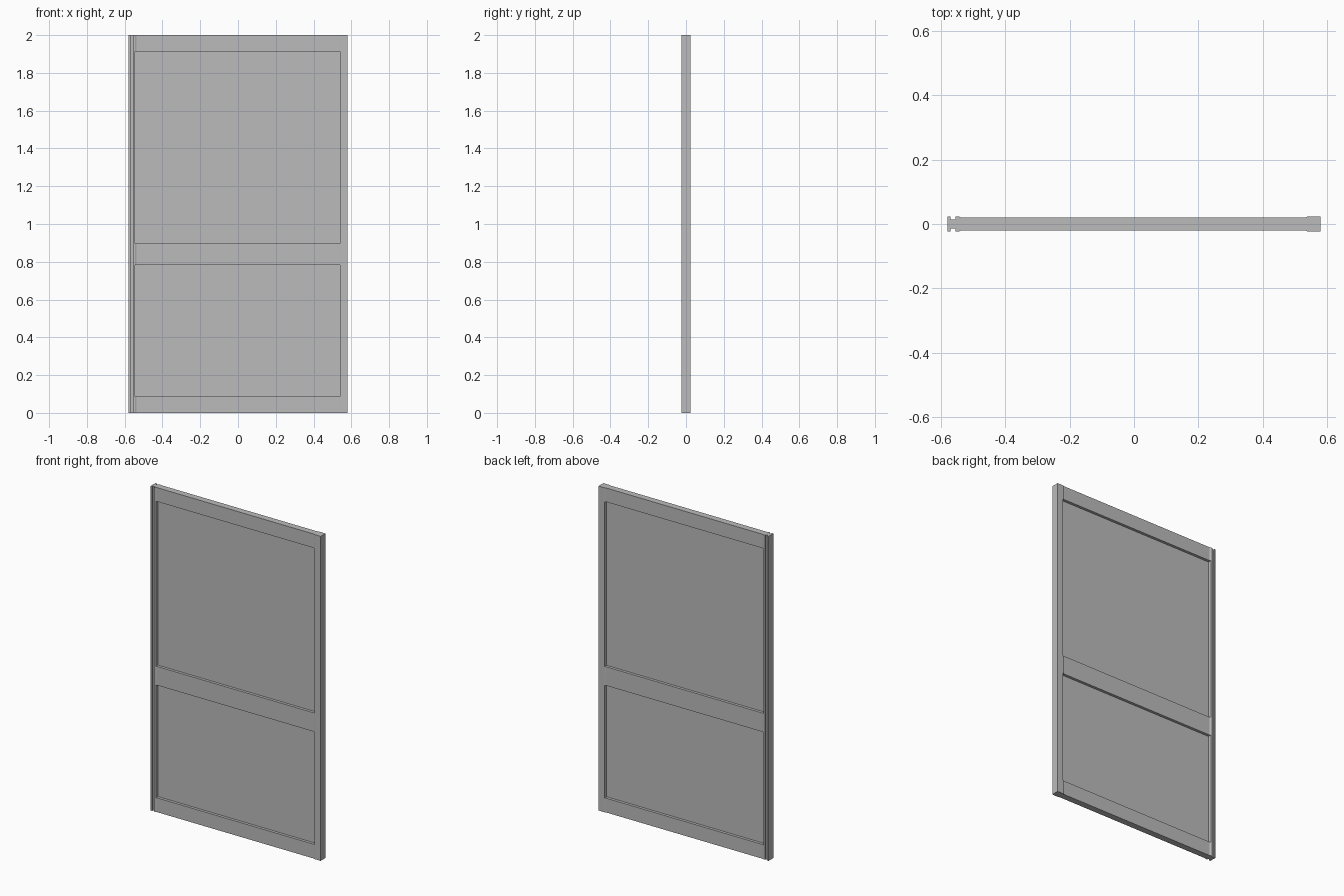
import bpy
import bmesh

cube = bpy.data.objects.get("Cube")
if cube:
    bpy.data.objects.remove(cube, do_unlink=True)

# One plain grey for the whole door
GREY = (0.5, 0.5, 0.5, 1.0)
grey = bpy.data.materials.new("plain grey")
grey.use_nodes = True
grey.diffuse_color = GREY
grey.node_tree.nodes["Principled BSDF"].inputs["Base Color"].default_value = GREY

HEIGHT = 2.0
FULL, RAIL, GROOVE, PANEL = 0.0235, 0.02, 0.014, 0.003   # half depths
OUTER, LEFT_IN, RIGHT_IN = 0.58, -0.544, 0.539           # stile edges in x
SLOPE = 0.007


def prism(name, half_profile, z0, z1):
    """Mirror an (x, half depth) profile across y = 0 and extrude it upwards."""
    outline = [(x, -d) for x, d in half_profile]
    outline += [(x, d) for x, d in reversed(half_profile)]
    bm = bmesh.new()
    base = bm.faces.new([bm.verts.new((x, y, z0)) for x, y in outline])
    top = bmesh.ops.extrude_face_region(bm, geom=[base])["geom"]
    verts = [v for v in top if isinstance(v, bmesh.types.BMVert)]
    bmesh.ops.translate(bm, verts=verts, vec=(0, 0, z1 - z0))
    bmesh.ops.recalc_face_normals(bm, faces=bm.faces)
    mesh = bpy.data.meshes.new(name)
    bm.to_mesh(mesh)
    bm.free()
    mesh.materials.append(grey)
    obj = bpy.data.objects.new(name, mesh)
    bpy.context.collection.objects.link(obj)
    return obj


# Upright with a groove along both of its faces
prism("grooved_right_stile",
      [(-OUTER, FULL), (-0.57, FULL), (-0.57, GROOVE),
       (-0.555, GROOVE), (-0.555, FULL), (LEFT_IN, FULL)], 0, HEIGHT)

# Plain upright
prism("left_stile", [(RIGHT_IN, FULL), (OUTER, FULL)], 0, HEIGHT)

# Rails, easing down from the stiles to a thinner middle
rail_profile = [(LEFT_IN, FULL), (LEFT_IN + SLOPE, RAIL),
                (RIGHT_IN - SLOPE, RAIL), (RIGHT_IN, FULL)]
rails = {"bottom_rail": (0, 0.088), "middle_rail": (0.782, 0.898),
         "top_rail": (1.914, HEIGHT)}
for name, (z0, z1) in rails.items():
    prism(name, rail_profile, z0, z1)

# Thin recessed panels between the rails
panel_profile = [(LEFT_IN, PANEL), (RIGHT_IN, PANEL)]
prism("lower_panel", panel_profile, rails["bottom_rail"][1], rails["middle_rail"][0])
prism("upper_panel", panel_profile, rails["middle_rail"][1], rails["top_rail"][0])
